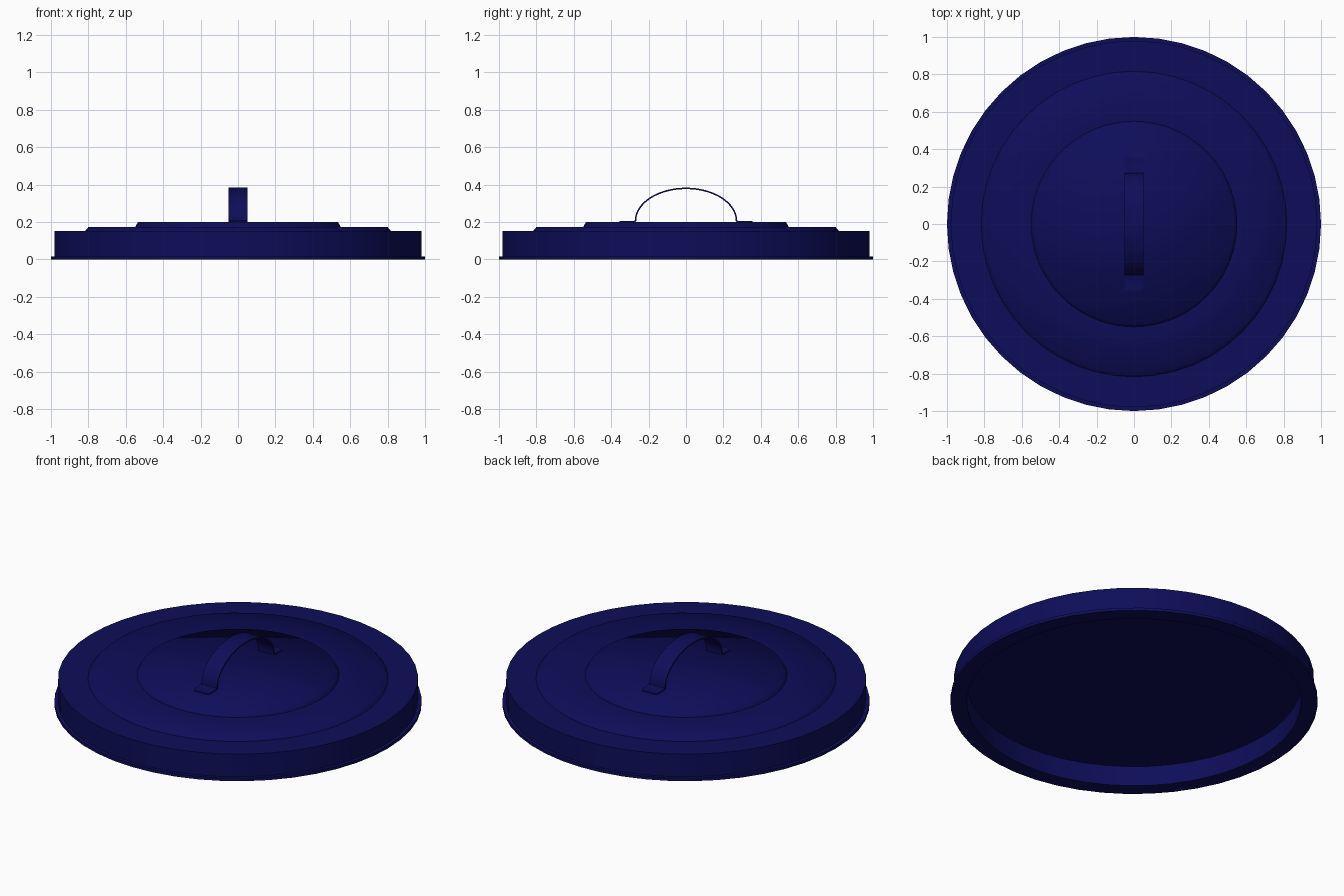
import bpy, bmesh, math

if "Cube" in bpy.data.objects:
    bpy.data.objects.remove(bpy.data.objects["Cube"])

navy = bpy.data.materials.new("navy_enamel")
navy.diffuse_color = (0.004, 0.004, 0.1, 1)
navy.use_nodes = True
navy.node_tree.nodes["Principled BSDF"].inputs["Base Color"].default_value = navy.diffuse_color


def finish(name, bm):
    bmesh.ops.recalc_face_normals(bm, faces=bm.faces)
    me = bpy.data.meshes.new(name)
    bm.to_mesh(me)
    bm.free()
    ob = bpy.data.objects.new(name, me)
    ob.data.materials.append(navy)
    bpy.context.collection.objects.link(ob)
    return ob


def lathe(name, profile, sides):
    """Revolve (radius, z, sharp) points; both ends are closed with a centre fan."""
    bm = bmesh.new()
    rings = []
    for r, z, sharp in profile:
        if r == 0:
            rings.append([bm.verts.new((0, 0, z))] * sides)
        else:
            rings.append([bm.verts.new((r * math.cos(2 * math.pi * i / sides),
                                        r * math.sin(2 * math.pi * i / sides), z))
                          for i in range(sides)])
    for a, b in zip(rings, rings[1:]):
        for i in range(sides):
            j = (i + 1) % sides
            corners = list(dict.fromkeys([a[i], a[j], b[j], b[i]]))
            bm.faces.new(corners).smooth = True
    # crease the hard rings
    for ring, (r, z, sharp) in zip(rings, profile):
        if sharp:
            for i in range(sides):
                bm.edges.get((ring[i], ring[(i + 1) % sides])).smooth = False
    return finish(name, bm)


# Lid: stepped top, straight skirt with a thin lip, hollow underside
lathe("lid", [
    (0, 0.20, False), (0.535, 0.20, False), (0.55, 0.173, True),
    (0.80, 0.173, False), (0.817, 0.153, True), (0.98, 0.153, True),
    (0.98, 0.017, True), (1.0, 0.017, True), (1.0, 0, True),
    (0.91, 0, True), (0.91, 0.12, True), (0, 0.12, False)], 48)

# Handle: thin strap bent into a half ellipse, with flat feet
N, HW, T = 32, 0.052, 0.008
path = [(-0.355, 0.198, 0.036), (-0.345, 0.198, HW), (-0.278, 0.198, HW)]
path += [(-0.27 * math.cos(math.pi * i / N), 0.202 + 0.174 * math.sin(math.pi * i / N), HW)
         for i in range(N + 1)]
path += [(-y, z, w) for y, z, w in reversed(path[:3])]
bm = bmesh.new()
rows = [[bm.verts.new((s * w, y, z)) for s in (-1, 1)] for y, z, w in path]
for a, b in zip(rows, rows[1:]):
    bm.faces.new((a[0], a[1], b[1], b[0]))
handle = finish("handle", bm)
solid = handle.modifiers.new("thickness", 'SOLIDIFY')
solid.thickness = T
solid.offset = 0
solid.use_even_offset = True
bpy.context.view_layer.objects.active = handle
handle.select_set(True)
bpy.ops.object.modifier_apply(modifier=solid.name)
# seat the feet on the lid
for v in handle.data.vertices:
    v.co.z += 0.004
bpy.ops.object.shade_smooth_by_angle(angle=math.radians(35))
